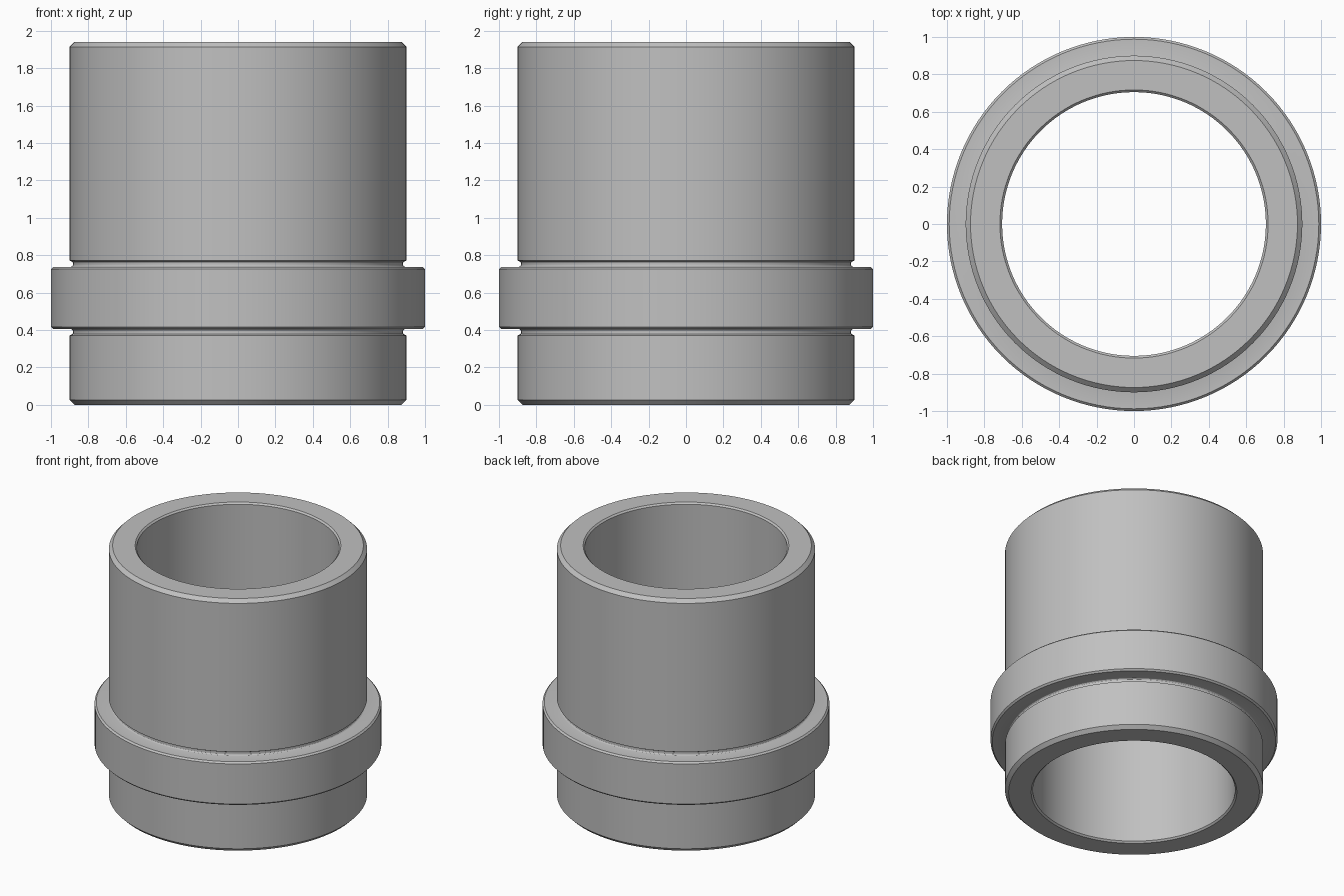
import bpy
import bmesh
from math import pi, sin, cos, radians

old = bpy.data.objects.get("Cube")
if old:
    bpy.data.objects.remove(old, do_unlink=True)

SEGMENTS = 128
HEIGHT, BODY, FLANGE, BORE = 1.94, 0.9, 1.0, 0.705
FLANGE_LOW, FLANGE_TOP = 0.405, 0.737
EDGE, LIP = 0.026, 0.012

steel = bpy.data.materials.new("steel grey")
steel.use_nodes = True
grey = (0.53, 0.53, 0.53, 1)
steel.diffuse_color = grey
steel.node_tree.nodes["Principled BSDF"].inputs["Base Color"].default_value = grey


def groove(z, side):
    """Relief groove running from the body wall to the flange face at z."""
    wall = [(BODY, z + side * 0.034), (BODY - 0.016, z + side * 0.026)]
    fillet = [(BODY - 0.004 - 0.014 * cos(a), z + side * 0.014 * (1 - sin(a)))
              for a in (radians(d) for d in (0, 30, 60, 90))]
    return wall + fillet


# Closed half section: chamfered ends, flange with a groove on each side, bore
section = [(BORE + LIP, 0), (BODY - EDGE, 0), (BODY, EDGE)]
section += groove(FLANGE_LOW, -1)
section += [(FLANGE - LIP, FLANGE_LOW), (FLANGE, FLANGE_LOW + LIP),
            (FLANGE, FLANGE_TOP - LIP), (FLANGE - LIP, FLANGE_TOP)]
section += reversed(groove(FLANGE_TOP, 1))
section += [(BODY, HEIGHT - EDGE), (BODY - EDGE, HEIGHT),
            (BORE + LIP, HEIGHT), (BORE, HEIGHT - LIP), (BORE, LIP)]

# Turn the section about the z axis
bm = bmesh.new()
verts = [bm.verts.new((r, 0, z)) for r, z in section]
edges = [bm.edges.new((v, verts[i - 1])) for i, v in enumerate(verts)]
bmesh.ops.spin(bm, geom=verts + edges, axis=(0, 0, 1), cent=(0, 0, 0),
               angle=2 * pi, steps=SEGMENTS, use_merge=True)
bmesh.ops.remove_doubles(bm, verts=bm.verts, dist=0.0001)
bmesh.ops.recalc_face_normals(bm, faces=bm.faces)
mesh = bpy.data.meshes.new("flanged_bushing")
bm.to_mesh(mesh)
bm.free()

bushing = bpy.data.objects.new("flanged_bushing", mesh)
bpy.context.collection.objects.link(bushing)
mesh.materials.append(steel)
bpy.ops.object.select_all(action="DESELECT")
bushing.select_set(True)
bpy.context.view_layer.objects.active = bushing
bpy.ops.object.shade_smooth_by_angle(angle=radians(25))
